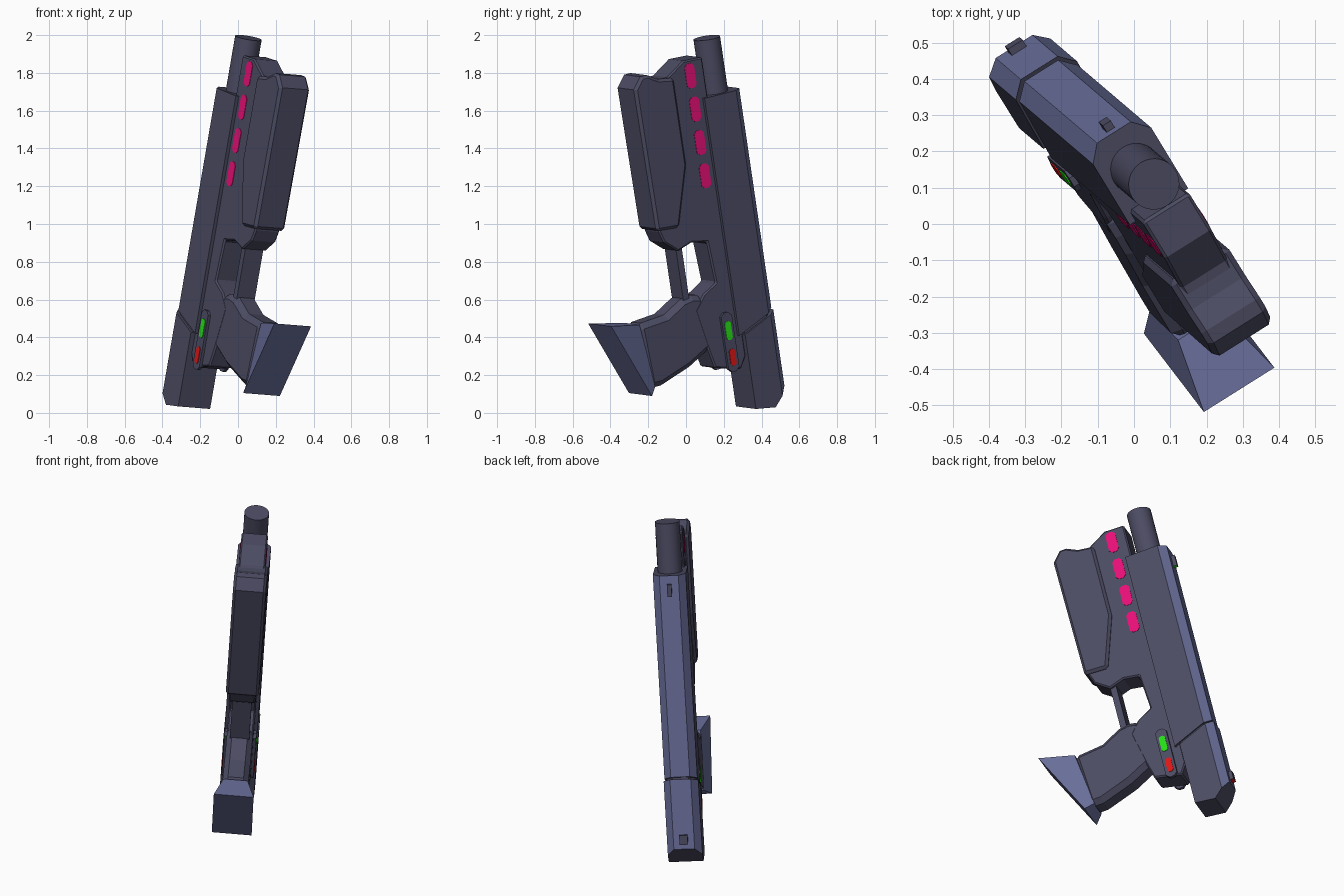
import bpy, bmesh, math
from mathutils import Vector, Matrix

if "Cube" in bpy.data.objects:
    bpy.data.objects.remove(bpy.data.objects["Cube"])

# ---- tilted pistol frame: local x = thickness, y = towards grip, z = along barrel
U = Vector((0.168, -0.143, 0.975)).normalized()
W = Vector((0.843, 0.53, -0.068))
W = (W - U * W.dot(U)).normalized()
V = W.cross(U)
M = Matrix.Translation((-0.281, 0.396, 0.035)) @ Matrix((W, V, U)).transposed().to_4x4()


def mat(name, rgb):
    m = bpy.data.materials.new(name)
    m.diffuse_color = (*rgb, 1)
    m.use_nodes = True
    m.node_tree.nodes["Principled BSDF"].inputs["Base Color"].default_value = m.diffuse_color
    return m


GREY = mat("dark grey", (0.072, 0.071, 0.125))
BLUE = mat("steel blue", (0.145, 0.16, 0.33))
PINK = mat("pink", (0.83, 0.005, 0.19))
GREEN = mat("green", (0.02, 0.72, 0.008))
RED = mat("red", (0.72, 0.008, 0.008))


def prism(bm, pts, x0, x1, axis="x"):
    """Extrude (z, y) profile across x, or (x, y) section along z."""
    if axis == "x":
        rings = [[bm.verts.new((x, b, a)) for a, b in pts] for x in (x0, x1)]
    else:
        rings = [[bm.verts.new((c, b, z)) for c, b in pts] for z in (x0, x1)]
    loft(bm, rings)


def loft(bm, rings):
    n = len(rings[0])
    bm.faces.new(rings[0])
    bm.faces.new(rings[1][::-1])
    for i in range(n):
        j = (i + 1) % n
        bm.faces.new((rings[0][i], rings[1][i], rings[1][j], rings[0][j]))


def box(bm, x, y, z):
    prism(bm, [(z[0], y[0]), (z[1], y[0]), (z[1], y[1]), (z[0], y[1])], *x)


def cut(bm, p, q, keep):
    """Slice off everything beyond the side-view line p-q, on the side away from keep."""
    d = Vector((0, q[1] - p[1], q[0] - p[0]))
    n = d.cross(Vector((1, 0, 0)))
    co = Vector((0, p[1], p[0]))
    if (Vector((0, keep[1], keep[0])) - co).dot(n) > 0:
        n = -n
    r = bmesh.ops.bisect_plane(bm, geom=bm.verts[:] + bm.edges[:] + bm.faces[:],
                               plane_co=co, plane_no=n, clear_outer=True)
    bmesh.ops.edgeloop_fill(bm, edges=[e for e in r["geom_cut"] if isinstance(e, bmesh.types.BMEdge)])


def finish(bm, name, mats, bevel=0, rule=None):
    bmesh.ops.recalc_face_normals(bm, faces=bm.faces[:])
    if rule:
        bm.normal_update()
        for f in bm.faces:
            f.material_index = rule(f.normal)
    bm.transform(M)
    bmesh.ops.recalc_face_normals(bm, faces=bm.faces[:])
    me = bpy.data.meshes.new(name)
    bm.to_mesh(me)
    bm.free()
    ob = bpy.data.objects.new(name, me)
    bpy.context.collection.objects.link(ob)
    for m in mats:
        me.materials.append(m)
    if bevel:
        b = ob.modifiers.new("chamfer", "BEVEL")
        b.width, b.segments, b.limit_method = bevel, 1, "ANGLE"
        b.angle_limit = math.radians(50)
    return ob


def profile(name, pts, c, bevel=0, mats=(GREY,)):
    bm = bmesh.new()
    prism(bm, pts, -c, c)
    return finish(bm, name, mats, bevel)


def section(c, flat, back, front):
    return [(-flat, back), (flat, back), (c, back + 0.045), (c, front), (-c, front), (-c, back + 0.045)]


back_blue = lambda n: 1 if n.y < -0.3 and abs(n.z) < 0.3 else 0

# slide, with a slanted rear seam
bm = bmesh.new()
prism(bm, section(0.095, 0.055, -0.12, 0.125), 0.3, 1.705, "z")
cut(bm, (0.515, -0.12), (0.43, 0.09), (1.5, 0))
finish(bm, "slide", (GREY, BLUE), rule=back_blue)

# filler inside the seam
bm = bmesh.new()
prism(bm, section(0.085, 0.045, -0.11, 0.085), 0.2, 0.8, "z")
finish(bm, "slide_core", (GREY,))

# rear block
bm = bmesh.new()
prism(bm, section(0.1, 0.06, -0.127, 0.092), -0.1, 0.7, "z")
cut(bm, (0.5, -0.12), (0.415, 0.09), (0.2, 0))
cut(bm, (0.09, -0.127), (-0.005, -0.03), (0.2, 0))
cut(bm, (-0.005, -0.03), (0.012, 0.09), (0.2, 0))
finish(bm, "rear_block", (GREY, BLUE), rule=back_blue)

# barrel
bm = bmesh.new()
bmesh.ops.create_cone(bm, cap_ends=True, segments=32, radius1=0.071, radius2=0.071, depth=0.6,
                      matrix=Matrix.Translation((0, 0, 1.7)))
barrel = finish(bm, "barrel", (GREY,))
bpy.context.view_layer.objects.active = barrel
barrel.select_set(True)
bpy.ops.object.shade_smooth_by_angle(angle=math.radians(35))
barrel.select_set(False)

# receiver frame (C-shape round the trigger opening) and guard strut
profile("frame", [(1.92, 0.09), (1.925, 0.21), (1.86, 0.32), (1.85, 0.5), (1.06, 0.51),
                  (1.0, 0.49), (0.935, 0.41), (0.963, 0.32), (0.945, 0.226), (0.72, 0.21),
                  (0.675, 0.295), (0.6, 0.36), (0.377, 0.315), (0.275, 0.29), (0.235, 0.13),
                  (0.3, 0.09)], 0.076, 0.008)
profile("guard_strut", [(0.96, 0.375), (0.96, 0.412), (0.65, 0.412), (0.65, 0.375)], 0.056)

# grip
profile("grip", [(0.67, 0.29), (0.685, 0.36), (0.675, 0.425), (0.615, 0.54), (0.6, 0.72), (0.25, 0.7),
                 (0.25, 0.62), (0.31, 0.43), (0.385, 0.28)], 0.075, 0.03)

# flared butt
bm = bmesh.new()
rings = []
for t, s, c in (((0.6, 0.71), (0.255, 0.67), 0.07), ((0.638, 0.912), (0.22, 0.725), 0.115)):
    rings.append([bm.verts.new((x, p[1], p[0])) for x, p in ((-c, t), (c, t), (c, s), (-c, s))])
loft(bm, rings)
finish(bm, "butt_flare", (BLUE,))

# handguard with slanted side slots and front notches, cut out then applied
guard = profile("handguard", [(1.85, 0.29), (1.38, 0.29), (1.06, 0.39), (1.07, 0.532), (1.84, 0.542),
                              (1.9, 0.49), (1.9, 0.45), (1.865, 0.385)], 0.095, 0.015)
bm = bmesh.new()
for i in range(7):
    a = 1.80 - 0.074 * i
    box(bm, (-0.2, 0.2), (0.52, 0.7), (a - 0.024, a))
    if i < 6:
        z = 1.775 - 0.074 * i
        slot = [(z, 0.32), (z - 0.06, 0.47), (z - 0.086, 0.47), (z - 0.026, 0.32)]
        prism(bm, slot, 0.082, 0.13)
        prism(bm, slot, -0.13, -0.082)
cutter = finish(bm, "slot_cutter", (GREY,))
cutter.hide_render = True
mod = guard.modifiers.new("slots", "BOOLEAN")
mod.operation, mod.object, mod.solver = "DIFFERENCE", cutter, "EXACT"
bpy.context.view_layer.update()
cut_mesh = bpy.data.meshes.new_from_object(guard.evaluated_get(bpy.context.evaluated_depsgraph_get()))
guard.modifiers.clear()
guard.data = cut_mesh
bpy.data.objects.remove(cutter)


def capsule(a, b, h, w, k):
    """Long eight-sided side-view plate outline."""
    return [(a - h, b - w + k), (a - h, b + w - k), (a - h + k, b + w), (a + h - k, b + w),
            (a + h, b + w - k), (a + h, b - w + k), (a + h - k, b - w), (a - h + k, b - w)]


def side_plates(name, outlines, x0, x1, m):
    bm = bmesh.new()
    for o in outlines:
        for s in (-1, 1):
            prism(bm, o, s * x0, s * x1)
    finish(bm, name, (m,))


# glowing cells and indicator lights on both sides
side_plates("glow_cells", [capsule(1.838 - 0.181 * i, 0.18, 0.066, 0.03, 0.016) for i in range(4)],
            0.072, 0.0785, PINK)
side_plates("indicator_mount", [capsule(0.395, 0.184, 0.16, 0.034, 0.02)], 0.07, 0.092, GREY)
side_plates("green_light", [capsule(0.457, 0.185, 0.05, 0.019, 0.01)], 0.088, 0.0955, GREEN)
side_plates("red_light", [capsule(0.312, 0.183, 0.045, 0.018, 0.01)], 0.088, 0.0955, RED)

# sights with coloured shooter-side faces
for name, y, z, c, m in (("front_sight", -0.142, (1.585, 1.655), 0.013, GREEN),
                         ("rear_sight", -0.148, (0.12, 0.175), 0.024, RED)):
    bm = bmesh.new()
    box(bm, (-c, c), (y, -0.1), z)
    finish(bm, name, (GREY, m), rule=lambda n: 1 if n.z < -0.5 else 0)
